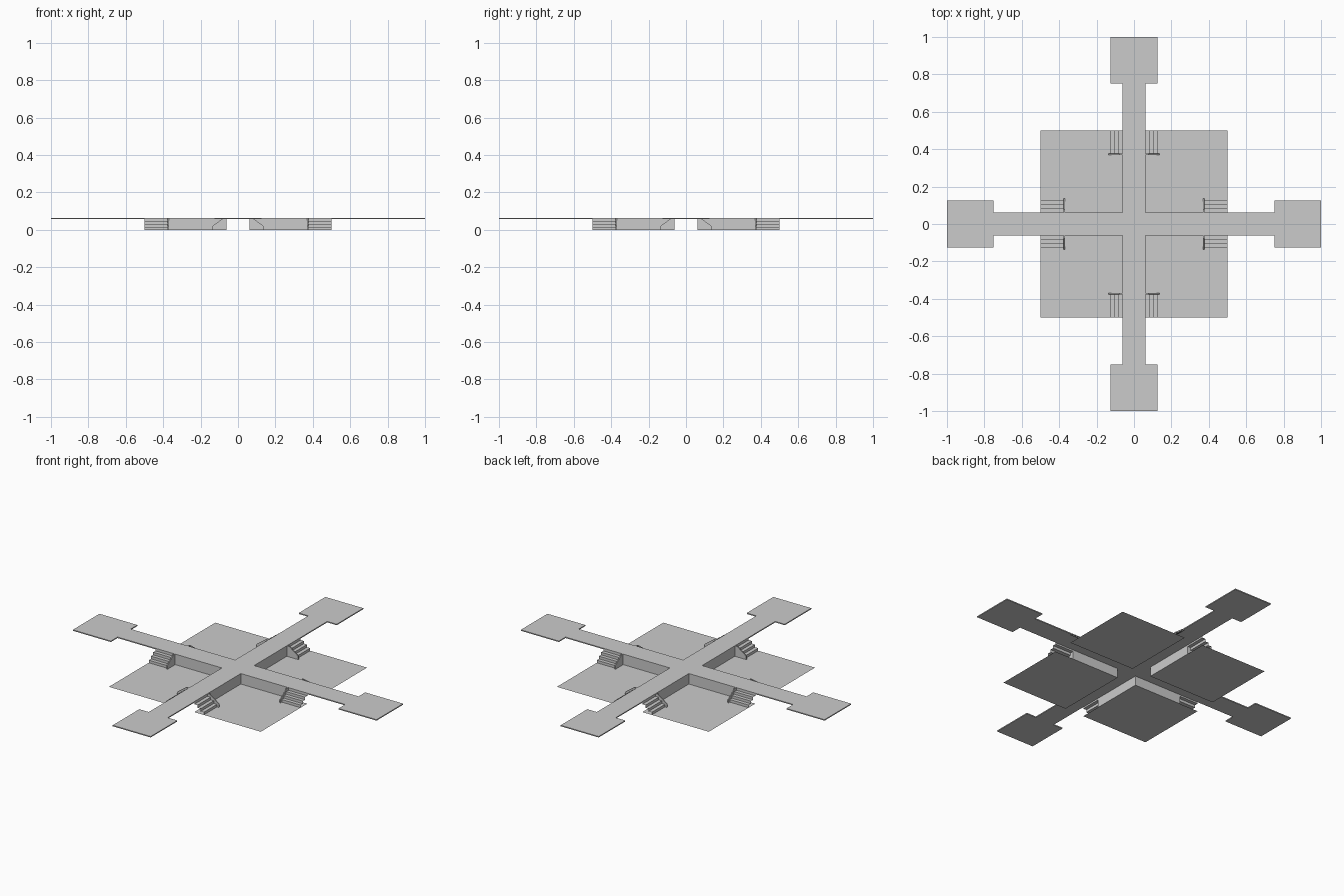
import bpy, bmesh, math
from mathutils import Matrix

if "Cube" in bpy.data.objects:
    bpy.data.objects.remove(bpy.data.objects["Cube"])

W, H, T = 0.0625, 0.0625, 0.006   # walkway half width, deck height, deck thickness


def finish(name, bm):
    mesh = bpy.data.meshes.new(name)
    bm.to_mesh(mesh)
    bm.free()
    obj = bpy.data.objects.new(name, mesh)
    bpy.context.collection.objects.link(obj)


def extrude_up(bm, faces, vec):
    geo = bmesh.ops.extrude_face_region(bm, geom=faces, use_keep_orig=True)
    verts = [v for v in geo["geom"] if isinstance(v, bmesh.types.BMVert)]
    bmesh.ops.translate(bm, verts=verts, vec=vec)
    bmesh.ops.recalc_face_normals(bm, faces=bm.faces[:])


def turned(build, name, mirrored):
    """Repeat a part around the four arms, optionally on both sides of each."""
    for i in range(4):
        for s in ((1, -1) if mirrored else (1,)):
            bm = bmesh.new()
            build(bm)
            mat = Matrix.Rotation(i * math.pi / 2, 4, 'Z') @ Matrix.Diagonal((1, s, 1, 1))
            bmesh.ops.transform(bm, matrix=mat, verts=bm.verts[:])
            if s < 0:
                bmesh.ops.reverse_faces(bm, faces=bm.faces[:])
            finish(f"{name}_{i}{'a' if s > 0 else 'b'}", bm)


# Cross-shaped deck with a square landing at each arm end
bm = bmesh.new()
arm = [(W, W), (0.75, W), (0.75, 0.125), (1, 0.125), (1, -0.125), (0.75, -0.125), (0.75, -W)]
outline = []
for i in range(4):
    rot = Matrix.Rotation(i * math.pi / 2, 2)
    for p in ((0.75, -W), (0.75, -0.125), (1, -0.125), (1, 0.125), (0.75, 0.125), (0.75, W), (W, W)):
        c, s = round(math.cos(i * math.pi / 2)), round(math.sin(i * math.pi / 2))
        outline.append((c * p[0] - s * p[1], s * p[0] + c * p[1]))
deck = bm.faces.new([bm.verts.new((x, y, H - T)) for x, y in outline])
extrude_up(bm, [deck], (0, 0, T))
finish("walkway_deck", bm)


# Ground plate in each quadrant
def ground(bm):
    bm.faces.new([bm.verts.new((x, y, 0)) for x, y in
                  ((W, W), (0.5, W), (0.5, 0.5), (W, 0.5))])


# Thin wall under the deck edge, from the crossing to the stairs
def wall(bm):
    bm.faces.new([bm.verts.new(p) for p in
                  ((W, W, 0), (W, W, H), (0.375, W, H), (0.375, W, 0))])


# Folded stair sheet going down sideways from the deck
def stairs(bm):
    n, y, z = 4, W, H
    prof = [(y, z)]
    for k in range(n):
        z -= H / n
        prof.append((y, z))
        if k < n - 1:
            y += W / (n - 1)
            prof.append((y, z))
    rows = [[bm.verts.new((x, y, z)) for x in (0.375, 0.5)] for y, z in prof]
    for a, b in zip(rows, rows[1:]):
        bm.faces.new((a[0], b[0], b[1], a[1]))


# Sloped side panel at the inner end of each flight
def panel(bm):
    prof = ((W, 0), (0.137, 0), (0.137, 0.02), (0.078, H), (W, H))
    f = bm.faces.new([bm.verts.new((0.37, y, z)) for y, z in prof])
    extrude_up(bm, [f], (0.006, 0, 0))


turned(ground, "ground_plate", False)
turned(wall, "under_wall", True)
turned(stairs, "side_stairs", True)
turned(panel, "stair_side_panel", True)
